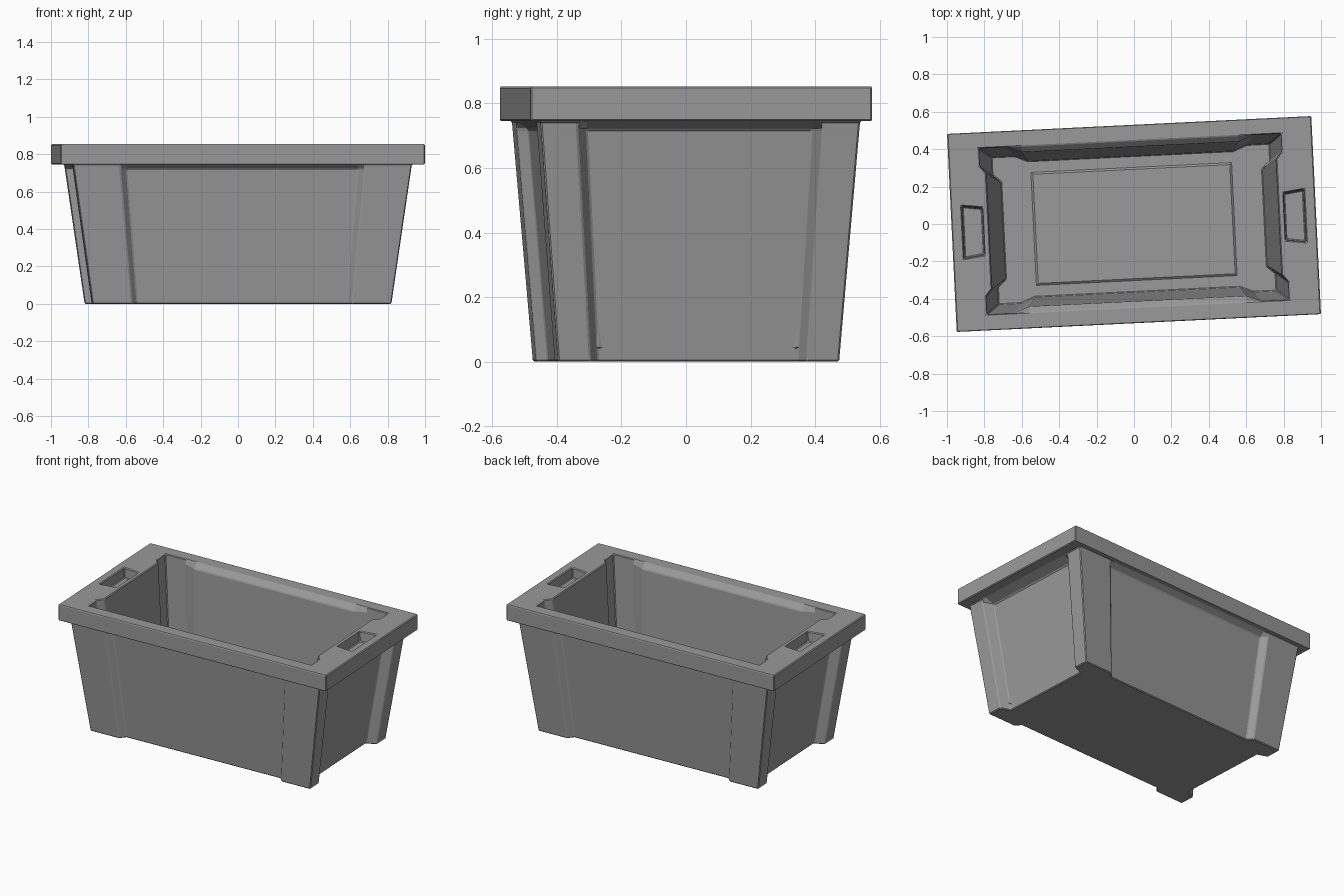
import bpy, bmesh, math

cube = bpy.data.objects.get("Cube")
if cube:
    bpy.data.objects.remove(cube, do_unlink=True)

TURN = math.radians(2.8)
RIM_TOP = 0.853

grey = bpy.data.materials.new("grey plastic")
grey.use_nodes = True
colour = (0.32, 0.32, 0.32, 1)
grey.diffuse_color = colour
grey.node_tree.nodes["Principled BSDF"].inputs["Base Color"].default_value = colour


def outline(z, a, b, dx, dy, px, qx, py, qy):
    """Rectangle with four corner posts and walls set in by dx, dy."""
    quarter = [(a - dx, qy), (a, py), (a, b), (px, b), (qx, b - dy)]
    half = quarter + [(-x, y) for x, y in reversed(quarter)]
    return [(x, y, z) for x, y in half + [(-x, -y) for x, y in half]]


def loft(name, rings):
    """Closed solid through a stack of matching rings."""
    bm = bmesh.new()
    loops = [[bm.verts.new(p) for p in ring] for ring in rings]
    for low, high in zip(loops, loops[1:]):
        n = len(low)
        for i in range(n):
            j = (i + 1) % n
            bm.faces.new((low[i], low[j], high[j], high[i]))
    bm.faces.new(list(reversed(loops[0])))
    bm.faces.new(loops[-1])
    bmesh.ops.recalc_face_normals(bm, faces=bm.faces)
    mesh = bpy.data.meshes.new(name)
    bm.to_mesh(mesh)
    bm.free()
    obj = bpy.data.objects.new(name, mesh)
    bpy.context.collection.objects.link(obj)
    mesh.materials.append(grey)
    obj.rotation_euler.z = TURN
    return obj


def bevel(obj, width):
    mod = obj.modifiers.new("soft_edges", "BEVEL")
    mod.width = width
    mod.segments = 1
    mod.limit_method = "ANGLE"
    mod.angle_limit = math.radians(35)


# Crate shell: outside upward, over the rim, then down the inside
outer = (0.655, 0.62, 0.38, 0.35)
inner = (0.66, 0.58, 0.35, 0.31)
crate = loft("crate_shell", [
    outline(0, 0.80, 0.436, 0.065, 0.036, 0.59, 0.56, 0.335, 0.31),
    outline(0.72, 0.903, 0.494, 0.065, 0.036, *outer),
    outline(0.745, 0.907, 0.496, 0, 0, *outer),
    outline(0.745, 0.975, 0.53, 0, 0, *outer),
    outline(RIM_TOP, 0.975, 0.53, 0, 0, *outer),
    outline(RIM_TOP, 0.81, 0.445, 0.034, 0, *inner),
    outline(0.82, 0.807, 0.443, 0.034, 0.03, *inner),
    outline(0.04, 0.745, 0.395, 0.045, 0.03, 0.62, 0.55, 0.30, 0.26),
])


# Hand grip pockets in both end rims
def grip_ring(side, z, shrink):
    x0, x1 = 0.80 + shrink, 0.92 - shrink
    y0, y1 = 0.13 - shrink, 0.145 - shrink
    return [(side * x, y, z) for x, y in ((x0, -y0), (x1, -y1), (x1, y1), (x0, y0))]


for side in (-1, 1):
    cutter = loft("grip_cutter", [grip_ring(side, 0.785, 0.008),
                                  grip_ring(side, RIM_TOP + 0.05, 0)])
    cutter.hide_render = True
    cut = crate.modifiers.new("grip", "BOOLEAN")
    cut.operation = "DIFFERENCE"
    cut.solver = "EXACT"
    cut.object = cutter
    bpy.context.view_layer.objects.active = crate
    bpy.ops.object.modifier_apply(modifier=cut.name)
    bpy.data.objects.remove(cutter, do_unlink=True)

bevel(crate, 0.005)


# Raised panel on the inside floor
def panel_ring(z, a, b):
    return [(-a, -b, z), (a, -b, z), (a, b, z), (-a, b, z)]


loft("floor_panel", [panel_ring(0.038, 0.54, 0.305), panel_ring(0.048, 0.527, 0.292)])
